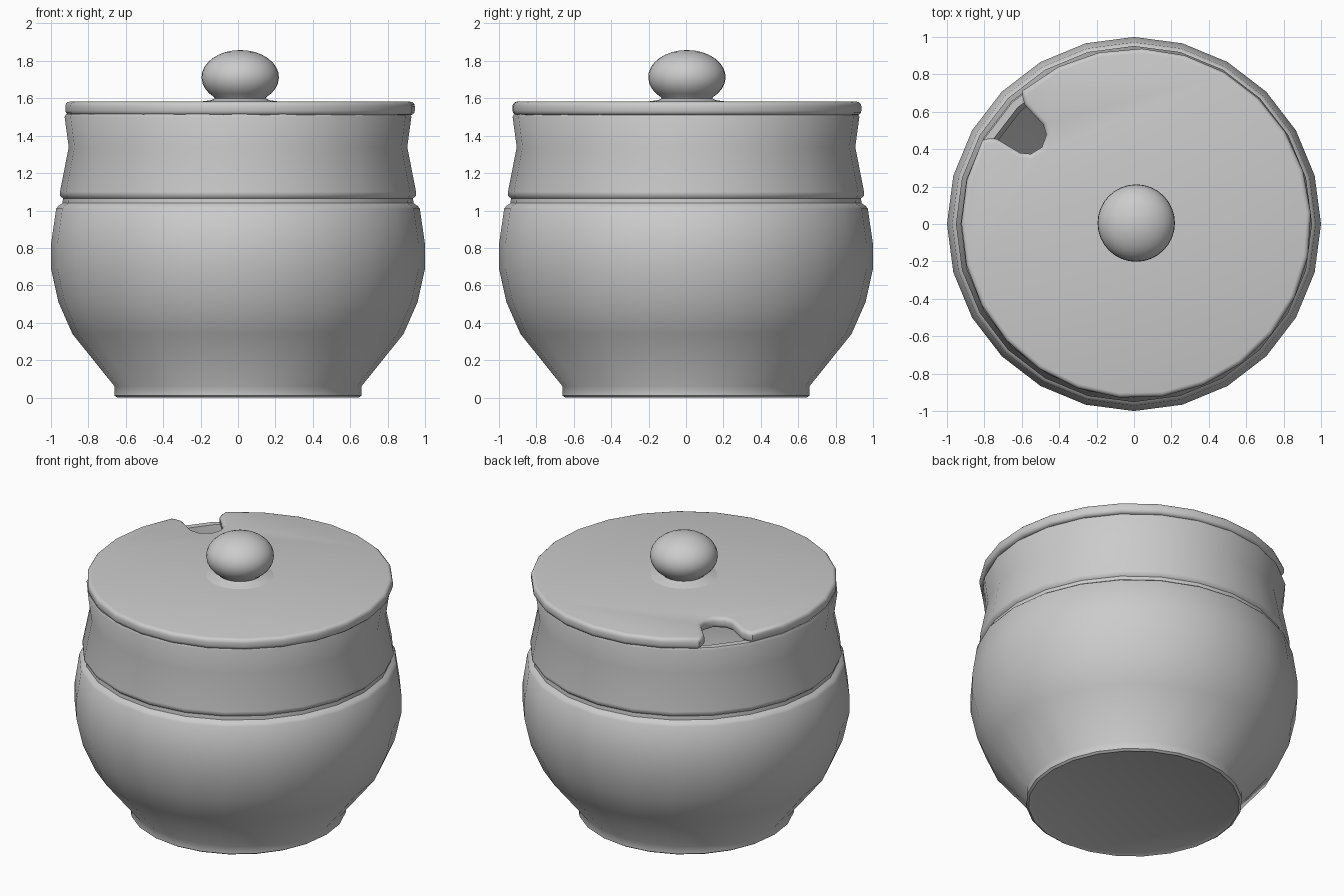
import bpy, bmesh
from math import sin, cos, pi, radians, atan2, hypot

if "Cube" in bpy.data.objects:
    bpy.data.objects.remove(bpy.data.objects["Cube"])


def finish(bm, name, angle=50):
    bmesh.ops.recalc_face_normals(bm, faces=bm.faces[:])
    mesh = bpy.data.meshes.new(name)
    bm.to_mesh(mesh)
    bm.free()
    ob = bpy.data.objects.new(name, mesh)
    bpy.context.collection.objects.link(ob)
    bpy.ops.object.select_all(action='DESELECT')
    ob.select_set(True)
    bpy.context.view_layer.objects.active = ob
    bpy.ops.object.shade_smooth_by_angle(angle=radians(angle))
    return ob


def lathe(name, profile, segments, centre=(0, 0), angle=50):
    bm = bmesh.new()
    vs = [bm.verts.new((r, 0, z)) for r, z in profile]
    edges = [bm.edges.new(p) for p in zip(vs, vs[1:])]
    bmesh.ops.spin(bm, geom=vs + edges, cent=(0, 0, 0), axis=(0, 0, 1),
                   angle=2 * pi, steps=segments, use_merge=True)
    bmesh.ops.remove_doubles(bm, verts=bm.verts[:], dist=1e-4)
    bmesh.ops.translate(bm, verts=bm.verts[:], vec=(*centre, 0))
    return finish(bm, name, angle)


# Hollow pot: foot, belly, groove, collar, rim, then the inside wall
lathe("pot", [
    (0, 0.01), (0.62, 0.01), (0.645, 0), (0.66, 0.01), (0.66, 0.06),
    (0.885, 0.34), (0.96, 0.51), (1.0, 0.69), (1.0, 0.82), (0.972, 1.01),
    (0.96, 1.025), (0.938, 1.04), (0.936, 1.065), (0.952, 1.08),
    (0.952, 1.10), (0.905, 1.34), (0.927, 1.50), (0.92, 1.515),
    (0.88, 1.515), (0.855, 1.34), (0.89, 1.08), (0.94, 0.80),
    (0.91, 0.53), (0.83, 0.36), (0.61, 0.08), (0, 0.06)], 24)

# Lid: disc outline with a spoon slot, extruded and rounded
LID_R, CX, CY = 0.935, 0.012, 0.003
SLOT = radians(141)
half = [(0.90, 0.145), (0.865, 0.118), (0.72, 0.098), (0.672, 0.066)]
notch = half + [(0.648, 0)] + [(d, -n) for d, n in reversed(half)]
mouth = radians(10.5)
steps = 24
arc = [mouth + (2 * pi - 2 * mouth) * i / steps for i in range(steps + 1)]
# outline runs around the rim, then in and out of the slot
local = [(LID_R * cos(a), LID_R * sin(a)) for a in arc]
local += [(d, -n) for d, n in notch]
bm = bmesh.new()
ring = [bm.verts.new((x * cos(SLOT) - y * sin(SLOT) + CX,
                      x * sin(SLOT) + y * cos(SLOT) + CY, 1.51))
        for x, y in local]
base = bm.faces.new(ring)
top = bmesh.ops.extrude_face_region(bm, geom=[base], use_keep_orig=True)
bmesh.ops.translate(bm, vec=(0, 0, 0.072),
                    verts=[g for g in top["geom"] if isinstance(g, bmesh.types.BMVert)])
bmesh.ops.recalc_face_normals(bm, faces=bm.faces[:])
rims = [e for e in bm.edges if abs(e.verts[0].co.z - e.verts[1].co.z) < 1e-5]
bmesh.ops.bevel(bm, geom=rims, offset=0.024, segments=3, profile=0.5,
                affect='EDGES', clamp_overlap=True)
finish(bm, "lid")

# Knob: flared neck running into a flattened ball
ball = [(0.207 * cos(t), 1.713 + 0.145 * sin(t))
        for t in [radians(-48 + 138 * i / 12) for i in range(12)]]
lathe("knob", [(0.22, 1.575), (0.20, 1.584), (0.155, 1.59), (0.135, 1.60)]
      + ball + [(0, 1.858)], 32, (0.012, 0.005), 60)
